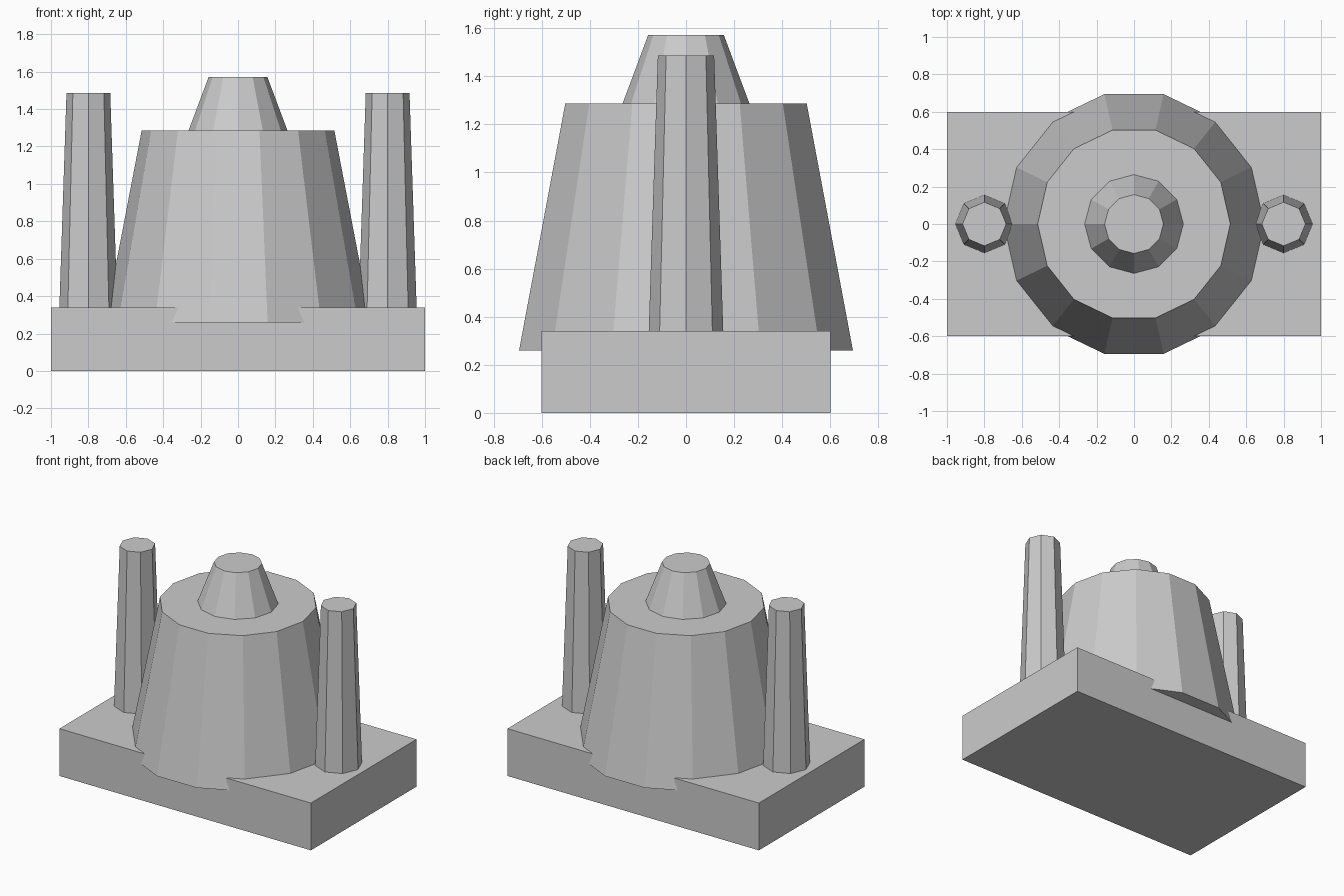
import bpy
import bmesh
import math
from mathutils import Matrix

if "Cube" in bpy.data.objects:
    bpy.data.objects.remove(bpy.data.objects["Cube"])

grey = bpy.data.materials.new("plain grey")
grey.diffuse_color = (0.6, 0.6, 0.6, 1.0)
grey.use_nodes = True
grey.node_tree.nodes["Principled BSDF"].inputs["Base Color"].default_value = grey.diffuse_color


def add_object(name, bm, location):
    mesh = bpy.data.meshes.new(name)
    bm.to_mesh(mesh)
    bm.free()
    mesh.materials.append(grey)
    obj = bpy.data.objects.new(name, mesh)
    obj.location = location
    bpy.context.collection.objects.link(obj)
    return obj


def tapered_prism(name, sides, r_bottom, r_top, z_bottom, z_top, x=0.0):
    """Flat-sided frustum with a corner pointing along +x."""
    bm = bmesh.new()
    turn = Matrix.Rotation(math.pi / 2, 4, 'Z')
    bmesh.ops.create_cone(bm, cap_ends=True, cap_tris=False, segments=sides,
                          radius1=r_bottom, radius2=r_top,
                          depth=z_top - z_bottom, matrix=turn)
    return add_object(name, bm, (x, 0, (z_bottom + z_top) / 2))


# Rectangular base slab
bm = bmesh.new()
bmesh.ops.create_cube(bm, size=1.0, matrix=Matrix.Diagonal((2.0, 1.2, 0.34, 1.0)))
add_object("base_slab", bm, (0, 0, 0.17))

# Main body, sunk into the slab and overhanging it front and back
tapered_prism("main_body", 14, 0.712, 0.515, 0.26, 1.286)

# Small cap on the body
tapered_prism("top_cap", 12, 0.264, 0.157, 1.286, 1.572)

# Pillars on both sides
for side, sign in (("left", -1), ("right", 1)):
    tapered_prism(side + "_pillar", 8, 0.155, 0.117, 0.34, 1.486, sign * 0.8)
